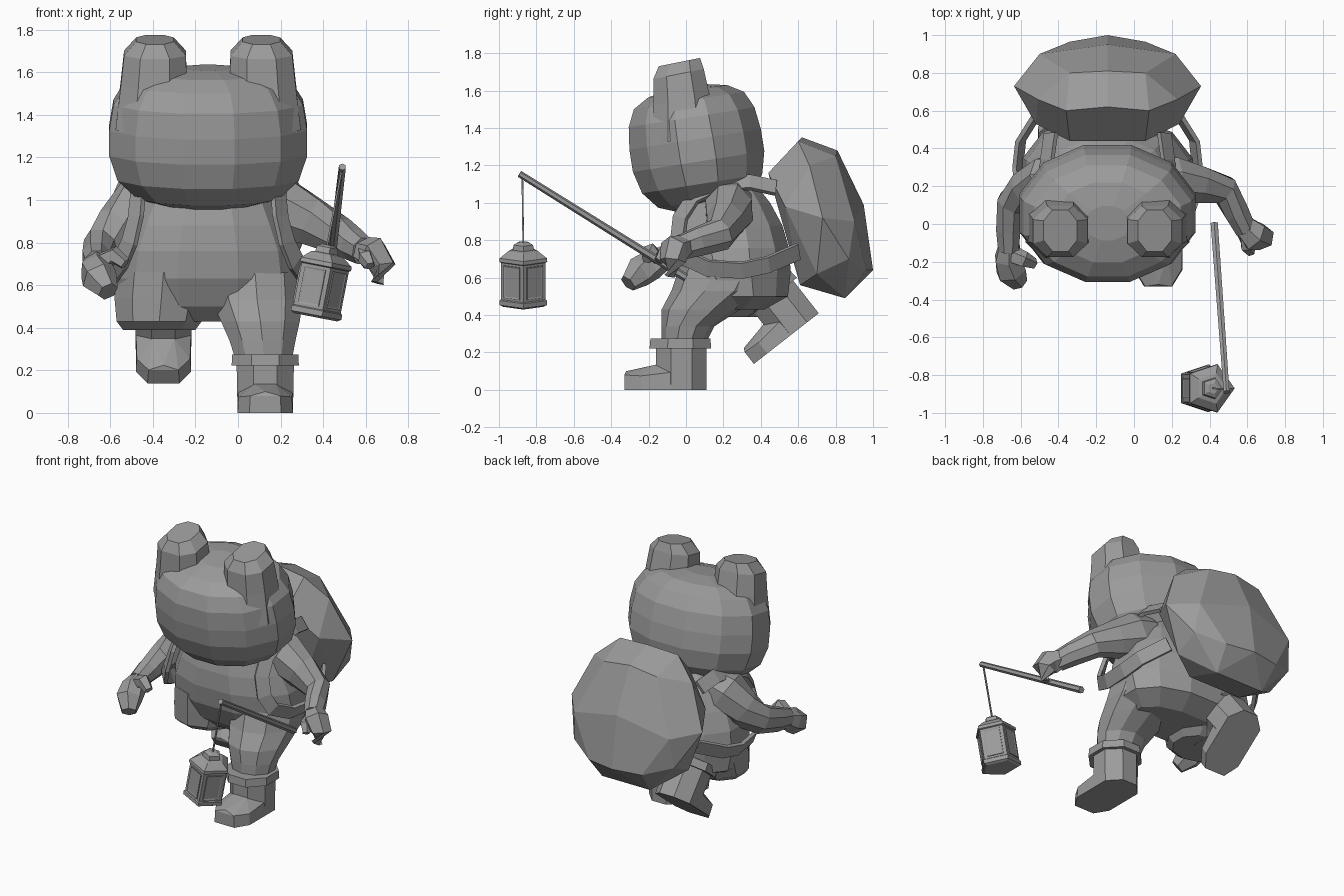
import bpy, bmesh, math
from mathutils import Vector, Matrix

if "Cube" in bpy.data.objects:
    bpy.data.objects.remove(bpy.data.objects["Cube"])

CX = -0.14  # body centre line
mat = bpy.data.materials.new("clay_grey")
mat.diffuse_color = (0.33, 0.33, 0.33, 1)
mat.use_nodes = True
mat.node_tree.nodes["Principled BSDF"].inputs["Base Color"].default_value = mat.diffuse_color


def finish(name, bm, matrix=None):
    bmesh.ops.recalc_face_normals(bm, faces=bm.faces)
    if matrix:
        bm.transform(matrix)
    me = bpy.data.meshes.new(name)
    bm.to_mesh(me)
    bm.free()
    me.materials.append(mat)
    ob = bpy.data.objects.new(name, me)
    bpy.context.collection.objects.link(ob)
    return ob


def skin_rings(name, rings, matrix=None):
    bm = bmesh.new()
    vs = [[bm.verts.new(p) for p in ring] for ring in rings]
    n = len(vs[0])
    for a, b in zip(vs, vs[1:]):
        for i in range(n):
            bm.faces.new((a[i], a[(i + 1) % n], b[(i + 1) % n], b[i]))
    bm.faces.new(vs[0])
    bm.faces.new(vs[-1])
    return finish(name, bm, matrix)


def loft(name, rings, n=12, phase=0.5, matrix=None, power=1.0):
    """Stack of level rings (x, y, z, rx, ry); power below 1 makes them boxier."""
    def bulge(v):
        return math.copysign(abs(v) ** power, v)
    k = 1 / math.cos(math.pi / n) ** power if phase else 1
    ang = [2 * math.pi * (i + phase) / n for i in range(n)]
    return skin_rings(name, [[(x + rx * k * bulge(math.cos(a)), y + ry * k * bulge(math.sin(a)), z)
                              for a in ang] for x, y, z, rx, ry in rings], matrix)


def tube(name, path, n=6, flat=1.0):
    """Tapered tube along points (x, y, z, r)."""
    pts = [Vector(p[:3]) for p in path]
    rings = []
    for i, p in enumerate(pts):
        d = (pts[min(i + 1, len(pts) - 1)] - pts[max(i - 1, 0)]).normalized()
        u = d.cross(Vector((0, 0, 1))).normalized()
        v = u.cross(d)
        r = path[i][3]
        rings.append([p + u * r * math.cos(a) + v * r * flat * math.sin(a)
                      for a in [2 * math.pi * (j + 0.5) / n for j in range(n)]])
    return skin_rings(name, rings)


def hull(name, pts, cx=0, matrix=None):
    """Convex solid mirrored across x = cx."""
    bm = bmesh.new()
    for x, y, z in pts:
        for s in ((1, -1) if x else (1,)):
            bm.verts.new((cx + s * x, y, z))
    bmesh.ops.convex_hull(bm, input=bm.verts)
    bmesh.ops.delete(bm, geom=[v for v in bm.verts if not v.link_faces], context='VERTS')
    bmesh.ops.dissolve_limit(bm, angle_limit=0.14, verts=bm.verts, edges=bm.edges)
    return finish(name, bm, matrix)


def ribbon(name, pts, centre, w=0.045, t=0.012):
    """Flat strap lying against the body around a centre point."""
    pts = [Vector(p) for p in pts]
    rings = []
    for i, p in enumerate(pts):
        d = (pts[min(i + 1, len(pts) - 1)] - pts[max(i - 1, 0)]).normalized()
        out = p - Vector(centre)
        out = (out - d * out.dot(d)).normalized()
        s = d.cross(out)
        rings.append([p + s * a * w + out * b * t
                      for a, b in ((-1, -1), (1, -1), (1, 1), (-1, 1))])
    return skin_rings(name, rings)


# Head, tipped slightly forward
head_profile = [(-.335, .18), (-.29, .33), (-.20, .425), (-.08, .465), (.04, .465),
                (.16, .445), (.25, .39), (.30, .28), (.325, .12)]
tilt = Matrix.Translation((CX, .055, 1.3)) @ Matrix.Rotation(math.radians(9), 4, 'X')
loft("head", [(0, 0, z, r, r * .765) for z, r in head_profile], 12, 0.5, tilt)

# Broad upright ears with tops sloping forward
for side, s in (("right", -1), ("left", 1)):
    shear = Matrix.Translation((CX + s * .25, -.035, 1.5))
    shear[2][1] = .2
    loft(side + "_ear", [(s * .02, .02, -.16, .165, .17), (s * .005, .01, .05, .155, .15),
                         (0, -.005, .19, .145, .135), (0, 0, .253, .088, .11)], 8, 0.5, shear, .85)

# Torso and seat of the trousers
loft("torso", [(CX, .25, .43, .33, .17), (CX, .275, .50, .43, .27), (CX, .25, .63, .45, .31),
               (CX, .235, .76, .43, .315), (CX, .22, .88, .38, .295), (CX, .20, 1.0, .325, .25),
               (CX, .2, 1.09, .24, .18)], 12, .5, None, .87)

# Trouser legs: one straight, one bent back
loft("standing_leg", [(.12, -.01, .26, .135, .115), (.115, .01, .34, .155, .135),
                      (.105, .08, .43, .185, .20), (.09, .18, .53, .215, .245),
                      (.08, .24, .66, .22, .26)], 10)
loft("bent_thigh", [(-.37, .19, .39, .17, .15), (-.37, .2, .43, .20, .21),
                    (-.36, .23, .54, .22, .25), (-.35, .24, .66, .22, .27)], 10)
tube("bent_shin", [(-.36, .2, .5, .12), (-.36, .36, .51, .13), (-.35, .47, .5, .12)], 8)

# Boots with cuffs, the second one lifted behind
toe = [(.13, -.03, 0), (.13, -.24, 0), (.075, -.33, 0), (.13, -.03, .1),
       (.125, -.24, .075), (.07, -.33, .08), (.05, -.16, .135), (0, -.32, .10)]
boot_spots = {"standing": Matrix.Translation((.128, 0, 0)),
              "lifted": Matrix.Translation((-.35, .623, .342)) @ Matrix.Rotation(math.radians(38), 4, 'X')}
for key, m in boot_spots.items():
    loft(key + "_boot_shaft", [(0, -.025, 0, .13, .135), (0, -.025, .25, .135, .135)], 8, .5, m)
    hull(key + "_boot_toe", toe, 0, m)
    loft(key + "_boot_cuff", [(0, -.03, .222, .158, .165), (0, -.03, .275, .155, .16)], 8, .5, m)

# Arms, hands and thumbs
tube("right_arm", [(-.36, .24, 1.0, .12), (-.46, .23, .96, .135), (-.56, .19, .86, .11),
                   (-.645, .11, .78, .085), (-.665, -.03, .73, .07), (-.665, -.14, .70, .058)], 8, 1.15)
tube("right_hand", [(-.66, -.11, .71, .06), (-.665, -.18, .67, .08), (-.65, -.25, .63, .085),
                    (-.61, -.31, .57, .05)], 6)
tube("right_thumb", [(-.63, -.17, .71, .05), (-.58, -.19, .74, .045), (-.53, -.21, .70, .03)], 5)
tube("left_arm", [(.08, .24, 1.0, .12), (.20, .23, .96, .135), (.34, .21, .90, .105),
                  (.48, .18, .83, .08), (.545, .06, .79, .07), (.59, -.03, .76, .06)], 8, 1.15)
tube("left_hand", [(.575, 0, .77, .06), (.63, -.06, .75, .085), (.675, -.07, .69, .07),
                   (.655, -.08, .61, .035)], 6)
tube("left_thumb", [(.60, -.06, .75, .045), (.60, -.12, .73, .04), (.62, -.15, .69, .025)], 5)

# Bulky pack on the back
hull("backpack", [(.2, .44, 1.16), (0, .43, 1.17), (.22, .60, 1.33), (0, .62, 1.35), (.2, .8, 1.25),
                  (0, .81, 1.28), (.37, .66, 1.2), (.38, .53, .98), (.495, .73, .92),
                  (.36, .9, .9), (0, .95, .99), (.2, .965, .64), (0, 1.0, .64), (.38, .87, .7),
                  (.18, .85, .49), (0, .85, .48), (.37, .7, .62), (.2, .61, .56), (0, .61, .55)], CX)

# Shoulder straps, looping forward and back under the arms
for side, s in (("right", -1), ("left", 1)):
    ribbon(side + "_strap", [(CX + s * x, y, z) for x, y, z in (
        (.30, .48, 1.08), (.32, .34, 1.11), (.33, .18, 1.10), (.33, .04, 1.03), (.34, -.03, .92),
        (.37, -.045, .80), (.41, -.01, .71), (.455, .12, .65), (.475, .30, .64), (.46, .44, .67),
        (.36, .60, .74))], (CX, .25, .85))

# Fishing-style pole and hanging cord
tube("pole", [(.425, 0, .60, .022), (.49, -.89, 1.155, .018)], 6)
tube("cord", [(.487, -.875, 1.14, .006), (.418, -.87, .78, .006)], 4)

# Five-sided lantern hanging at a lean
lean = Matrix.Translation((.418, -.87, .79)) @ Matrix.Rotation(math.radians(11), 4, 'Y')
R = .125


def lantern(name, levels):
    loft(name, [(0, 0, z, r, r) for z, r in levels], 5, 0, lean)


lantern("lantern_base", [(-.345, .115), (-.335, R + .008), (-.31, R + .008), (-.305, R)])
lantern("lantern_body", [(-.31, R), (-.10, R)])
lantern("lantern_roof", [(-.105, R), (-.10, R + .010), (-.08, R + .008), (-.045, .085),
                         (-.04, .06), (-.012, .055), (0, .03)])
# Framed panes on each lantern side
apothem, half = R * math.cos(math.pi / 5), .052
for i in range(5):
    m = lean @ Matrix.Rotation(2 * math.pi * (i + .5) / 5, 4, 'Z') @ Matrix.Translation((apothem + .002, 0, -.205))
    bm = bmesh.new()
    bmesh.ops.create_cube(bm, size=1, matrix=Matrix.Diagonal((.009, half * 2, .175, 1)))
    bm.normal_update()
    front = [f for f in bm.faces if f.normal.x > .9]
    bmesh.ops.inset_region(bm, faces=front, thickness=.012, depth=-.003)
    finish("lantern_pane", bm, m)
